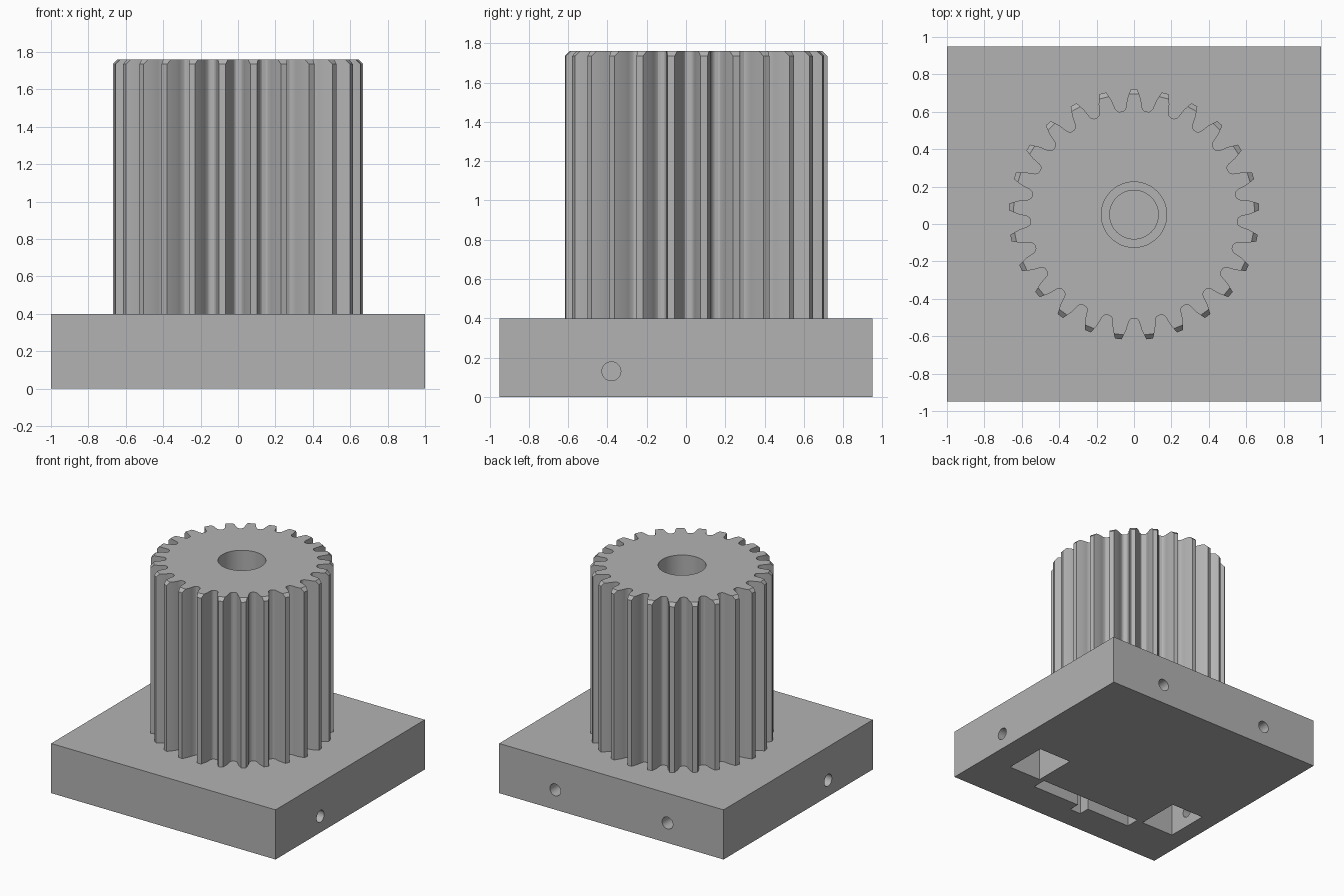
import bpy
import bmesh
from math import sin, cos, pi, radians
from mathutils import Matrix

cube = bpy.data.objects.get("Cube")
if cube:
    bpy.data.objects.remove(cube, do_unlink=True)

# Single material
GREY = (0.45, 0.45, 0.45, 1)
grey = bpy.data.materials.new("plain_grey")
grey.use_nodes = True
grey.diffuse_color = GREY
grey.node_tree.nodes["Principled BSDF"].inputs["Base Color"].default_value = GREY

BASE_TOP, GEAR_TOP = 0.4, 1.76
GEAR_Y, TEETH, CHAMFER = 0.05, 25, 0.025


def make_object(name, bm):
    bmesh.ops.recalc_face_normals(bm, faces=bm.faces)
    mesh = bpy.data.meshes.new(name)
    bm.to_mesh(mesh)
    bm.free()
    mesh.materials.append(grey)
    obj = bpy.data.objects.new(name, mesh)
    bpy.context.collection.objects.link(obj)
    return obj


def box(name, x0, x1, y0, y1, z0, z1):
    bm = bmesh.new()
    place = Matrix.Translation(((x0 + x1) / 2, (y0 + y1) / 2, (z0 + z1) / 2))
    size = Matrix.Diagonal((x1 - x0, y1 - y0, z1 - z0, 1))
    bmesh.ops.create_cube(bm, size=1, matrix=place @ size)
    return make_object(name, bm)


def rod(name, radius, length, centre, axis="Z", sides=32):
    turn = {"X": Matrix.Rotation(pi / 2, 4, "Y"),
            "Y": Matrix.Rotation(pi / 2, 4, "X"),
            "Z": Matrix.Identity(4)}[axis]
    bm = bmesh.new()
    bmesh.ops.create_cone(bm, cap_ends=True, segments=sides, radius1=radius,
                          radius2=radius, depth=length,
                          matrix=Matrix.Translation(centre) @ turn)
    return make_object(name, bm)


def cut(target, cutter):
    cutter.hide_render = True
    mod = target.modifiers.new("cut", "BOOLEAN")
    mod.operation, mod.solver, mod.object = "DIFFERENCE", "EXACT", cutter
    bpy.context.view_layer.objects.active = target
    bpy.ops.object.modifier_apply(modifier=mod.name)
    bpy.data.objects.remove(cutter, do_unlink=True)


# Tooth flank as (radius, half width), from root to tip
FLANK = [(0.555, 0.060), (0.560, 0.051), (0.572, 0.044), (0.590, 0.041),
         (0.620, 0.036), (0.670, 0.018)]


def gear_ring(bm, z, limit):
    flank = list(FLANK)
    (r0, w0), (r1, w1) = flank[-2:]
    flank[-1] = (limit, w0 + (w1 - w0) * (limit - r0) / (r1 - r0))
    side = [(r, w / r) for r, w in flank]
    tooth = [(r, -a) for r, a in side] + [(r, a) for r, a in reversed(side)]
    ring = []
    for i in range(TEETH):
        mid = pi / 2 + 2 * pi * i / TEETH
        for r, a in tooth:
            ring.append(bm.verts.new((r * cos(mid + a), GEAR_Y + r * sin(mid + a), z)))
    return ring


# Gear with chamfered tooth tips
bm = bmesh.new()
tip = FLANK[-1][0]
rings = [gear_ring(bm, BASE_TOP, tip),
         gear_ring(bm, GEAR_TOP - CHAMFER, tip),
         gear_ring(bm, GEAR_TOP, tip - CHAMFER)]
for low, high in zip(rings, rings[1:]):
    for i in range(len(low)):
        j = (i + 1) % len(low)
        bm.faces.new((low[i], low[j], high[j], high[i]))
bm.faces.new(rings[0])
bm.faces.new(rings[-1])
gear = make_object("gear", bm)
cut(gear, rod("bore", 0.175, 2, (0, GEAR_Y, 1.2), sides=48))

# Base block with narrower blind bore under the gear
base = box("base_block", -1, 1, -0.95, 0.95, 0, BASE_TOP)
cut(base, rod("lower_bore", 0.13, 0.4, (0, GEAR_Y, 0.3), sides=48))

# Pockets, slot and notch in the underside
for x0, x1, y0, y1 in [(0.475, 0.77, -0.56, -0.20),
                       (-0.85, -0.555, -0.56, -0.20),
                       (-0.50, 0.435, -0.67, -0.555),
                       (-0.10, 0, -0.76, -0.60)]:
    cut(base, box("pocket", x0, x1, y0, y1, -0.1, 0.3))

# Round holes in the sides and back
for s in (-1, 1):
    cut(base, rod("side_hole", 0.048, 0.4, (s * 0.9, -0.38, 0.13), "X"))
    cut(base, rod("back_hole", 0.048, 0.5, (s * 0.5, 0.9, 0.16), "Y"))

# Smooth curved walls, keep edges sharp
for obj in (gear, base):
    bpy.ops.object.select_all(action="DESELECT")
    obj.select_set(True)
    bpy.context.view_layer.objects.active = obj
    bpy.ops.object.shade_smooth_by_angle(angle=radians(25))
